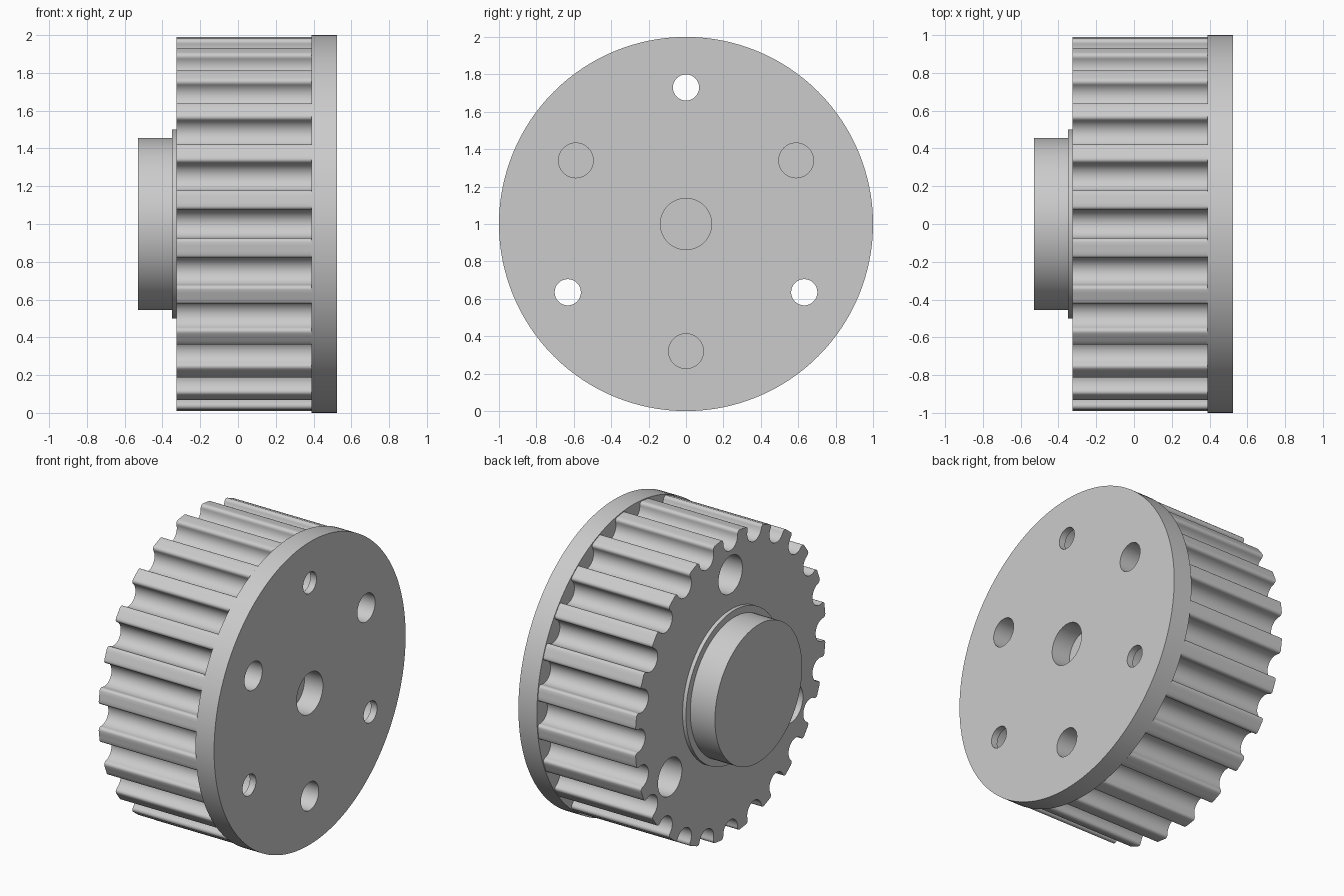
import bpy
import bmesh
from math import pi, sin, cos, radians
from mathutils import Matrix, Vector

cube = bpy.data.objects.get("Cube")
if cube:
    bpy.data.objects.remove(cube)

TEETH = 24
TIP_R = 0.994       # radius over the tooth lands
AXIS_Z = 1.0        # height of the wheel's axle

steel = bpy.data.materials.new("plain grey")
steel.use_nodes = True
GREY = (0.6, 0.6, 0.6, 1)
steel.diffuse_color = GREY
steel.node_tree.nodes["Principled BSDF"].inputs["Base Color"].default_value = GREY


def prism(name, outline, x0, x1):
    """Extrude a (y, z) outline around the axle from x0 to x1."""
    bm = bmesh.new()
    face = bm.faces.new([bm.verts.new((x0, y, z + AXIS_Z)) for y, z in outline])
    out = bmesh.ops.extrude_face_region(bm, geom=[face])
    moved = [v for v in out["geom"] if isinstance(v, bmesh.types.BMVert)]
    bmesh.ops.translate(bm, verts=moved, vec=(x1 - x0, 0, 0))
    bmesh.ops.recalc_face_normals(bm, faces=bm.faces)
    mesh = bpy.data.meshes.new(name)
    bm.to_mesh(mesh)
    bm.free()
    mesh.materials.append(steel)
    obj = bpy.data.objects.new(name, mesh)
    bpy.context.collection.objects.link(obj)
    return obj


def circle(r, y=0, z=0, n=48):
    return [(y + r * cos(2 * pi * i / n), z + r * sin(2 * pi * i / n)) for i in range(n)]


def polar(r, degrees):
    return r * cos(radians(degrees)), r * sin(radians(degrees))


def gear_outline():
    """Round-bottomed grooves with softened tooth corners."""
    half, depth, fillet = 0.075, 0.105, 0.02
    side = []
    for i in range(5):      # tooth corner
        a = pi / 2 * i / 4
        side.append((half + fillet - fillet * sin(a), TIP_R - 0.004 - fillet + fillet * cos(a)))
    for i in range(9):      # half of the groove floor
        a = pi / 2 * i / 8
        side.append((half * cos(a), TIP_R - depth + half - half * sin(a)))
    groove = side + [(-u, v) for u, v in reversed(side[:-1])]
    land = [Vector((0, TIP_R)) @ Matrix.Rotation(pi / TEETH + da, 2) for da in (-0.015, 0, 0.015)]
    points = []
    for t in range(TEETH):
        turn = Matrix.Rotation(2 * pi * t / TEETH, 2)
        points += [turn @ Vector(p) for p in groove]
        points += [turn @ Vector((-abs(p.x), p.y)) for p in sorted(land, key=lambda p: abs(p.x))]
    return points


def cut(obj, cutters):
    for c in cutters:
        mod = obj.modifiers.new("hole", 'BOOLEAN')
        mod.operation = 'DIFFERENCE'
        mod.solver = 'EXACT'
        mod.object = c
        c.hide_render = True
        c.hide_set(True)


def smooth(obj):
    bpy.ops.object.select_all(action='DESELECT')
    obj.select_set(True)
    bpy.context.view_layer.objects.active = obj
    for mod in list(obj.modifiers):
        bpy.ops.object.modifier_apply(modifier=mod.name)
    bpy.ops.object.shade_smooth_by_angle(angle=radians(30))


# Main parts
flange = prism("flange", circle(1.0, n=128), 0.39, 0.525)
toothed_body = prism("toothed_body", gear_outline(), -0.325, 0.39)
collar = prism("collar", circle(0.5, n=96), -0.35, -0.325)
hub = prism("hub", circle(0.455, n=96), -0.53, -0.35)

# Bolt holes run right through, wide from the toothed side up to a thin lip
bolt_holes = []
wide_holes = []
for a in (90, 210, 330):
    y, z = polar(0.73, a)
    bolt_holes.append(prism("bolt_hole_cutter", circle(0.07, y, z), 0.3, 0.6))
    wide_holes.append(prism("counterbore_cutter", circle(0.125, y, z), -0.4, 0.48))

# Blind sockets in the flange, closed by the toothed body behind
sockets = [prism("centre_socket_cutter", circle(0.137), 0.3, 0.6)]
for a in (30, 150, 270):
    y, z = polar(0.68, a)
    sockets.append(prism("socket_cutter", circle(0.093, y, z), 0.3, 0.6))

cut(flange, bolt_holes + wide_holes + sockets)
cut(toothed_body, wide_holes)
for part in (flange, toothed_body, collar, hub):
    smooth(part)
for c in bolt_holes + wide_holes + sockets:
    bpy.data.objects.remove(c)
